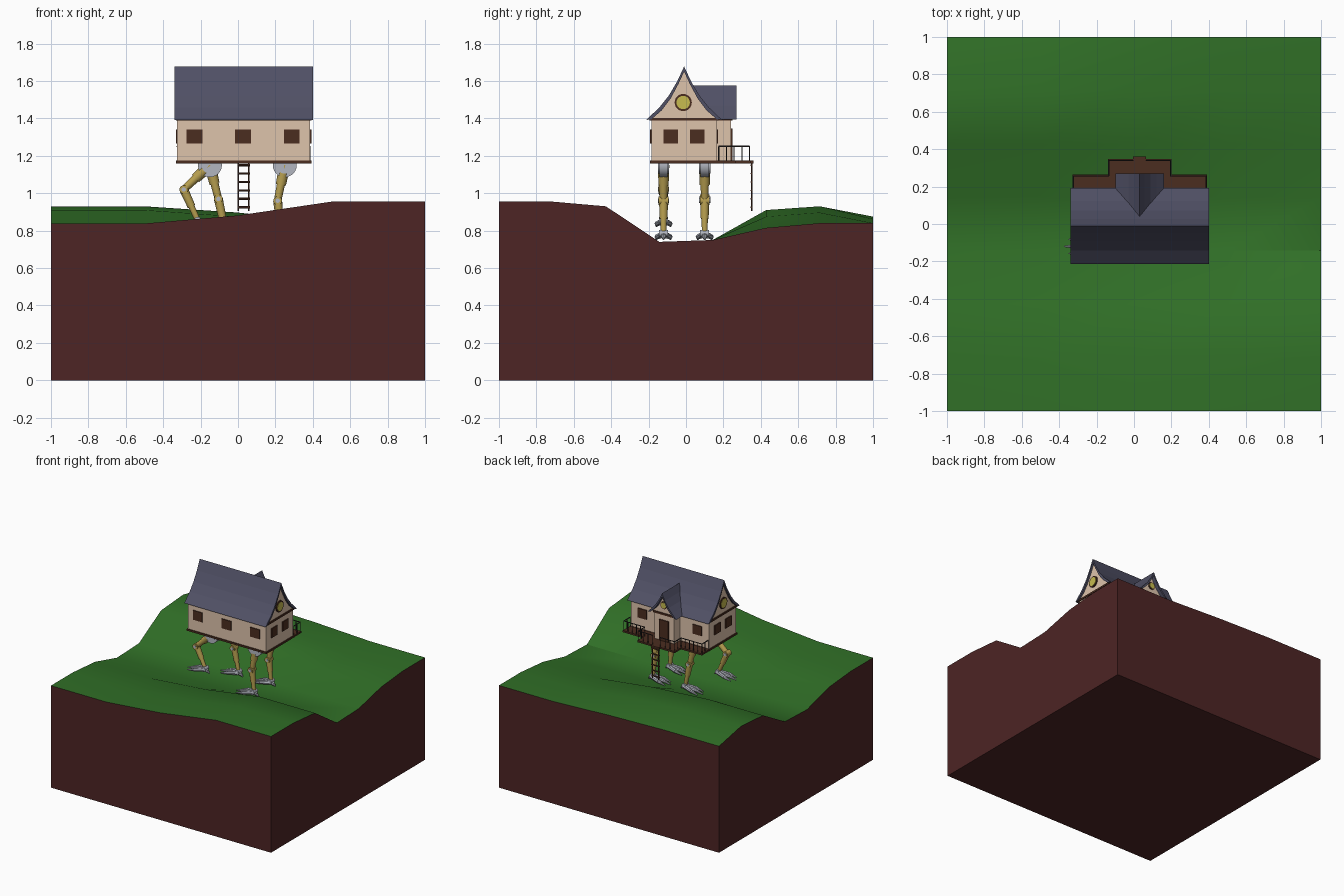
import bpy, bmesh, math
from mathutils import Vector

if "Cube" in bpy.data.objects:
    bpy.data.objects.remove(bpy.data.objects["Cube"])

def mat(name, r, g, b):
    m = bpy.data.materials.new(name)
    m.diffuse_color = (r, g, b, 1)
    m.use_nodes = True
    m.node_tree.nodes["Principled BSDF"].inputs["Base Color"].default_value = m.diffuse_color
    return m

GRASS = mat("grass", .03, .16, .02)
DIRT = mat("dirt", .075, .018, .018)
WALL = mat("plaster", .73, .55, .41)
ROOF = mat("slate", .08, .08, .13)
WOOD = mat("dark_wood", .07, .026, .014)
GOLD = mat("brass", .48, .35, .08)
GLASS = mat("yellow_glass", .57, .50, .08)
IRON = mat("iron", .03, .025, .025)
STEEL = mat("steel", .45, .47, .53)

def finish(name, bm, *mats, smooth=False):
    bmesh.ops.recalc_face_normals(bm, faces=bm.faces)
    me = bpy.data.meshes.new(name)
    bm.to_mesh(me)
    bm.free()
    ob = bpy.data.objects.new(name, me)
    bpy.context.collection.objects.link(ob)
    for m in mats:
        me.materials.append(m)
    if smooth:
        bpy.ops.object.select_all(action='DESELECT')
        ob.select_set(True)
        bpy.context.view_layer.objects.active = ob
        bpy.ops.object.shade_smooth_by_angle(angle=math.radians(35))
    return ob

def add_box(bm, x0, x1, y0, y1, z0, z1):
    v = [bm.verts.new((x, y, z)) for x in (x0, x1) for y in (y0, y1) for z in (z0, z1)]
    for f in ((0, 1, 3, 2), (4, 6, 7, 5), (0, 4, 5, 1), (2, 3, 7, 6), (0, 2, 6, 4), (1, 5, 7, 3)):
        bm.faces.new([v[i] for i in f])

def boxes(name, m, *dims):
    bm = bmesh.new()
    for d in dims:
        add_box(bm, *d)
    return finish(name, bm, m)

def add_rod(bm, a, b, r1, r2=None, n=12):
    a, b = Vector(a), Vector(b)
    d = b - a
    res = bmesh.ops.create_cone(bm, cap_ends=True, segments=n, radius1=r1,
                                radius2=r1 if r2 is None else r2, depth=d.length)
    q = d.to_track_quat('Z', 'Y')
    for v in res['verts']:
        v.co = q @ v.co + (a + b) / 2

def strip(name, m, left, right, place, lo, hi):
    """Solid between two matching polylines, extruded from lo to hi."""
    bm = bmesh.new()
    rows = [[bm.verts.new(place(u, z, t)) for (u, z), t in ((p, lo), (p, hi), (q, hi), (q, lo))]
            for p, q in zip(left, right)]
    for r, s in zip(rows, rows[1:]):
        for i in range(4):
            j = (i + 1) % 4
            bm.faces.new((r[i], r[j], s[j], s[i]))
    bm.faces.new(rows[0])
    bm.faces.new(rows[-1])
    return finish(name, bm, m)

# terrain block: valley surface with flat dirt sides
XS = [-1, -.5, 0, .5, 1]
YS = [-1 + 2 * i / 7 for i in range(8)]
LEFT = [.838, .838, .815, .74, .75, .91, .93, .875]
RIGHT = [.955, .955, .93, .74, .75, .815, .84, .84]
BLEND = [0, 0, .37, 1, 1]
bm = bmesh.new()
top = [[bm.verts.new((x, y, l + (r - l) * t)) for y, l, r in zip(YS, LEFT, RIGHT)]
       for x, t in zip(XS, BLEND)]
for i in range(4):
    for j in range(7):
        bm.faces.new((top[i][j], top[i + 1][j], top[i + 1][j + 1], top[i][j + 1]))
rim = [top[i][0] for i in range(5)] + top[4][1:] + [top[i][7] for i in (3, 2, 1, 0)] + top[0][6:0:-1]
low = [bm.verts.new((v.co.x, v.co.y, 0)) for v in rim]
for i in range(len(rim)):
    j = (i + 1) % len(rim)
    bm.faces.new((rim[i], low[i], low[j], rim[j])).material_index = 1
bm.faces.new(low).material_index = 1
finish("terrain", bm, GRASS, DIRT, smooth=True)

# house walls, entry bay and trim
boxes("house_walls", WALL, (-.325, .385, -.185, .165, 1.165, 1.4))
boxes("entry_bay", WALL, (-.06, .12, .16, .24, 1.165, 1.4))
boxes("wall_trim", WOOD, (-.332, .392, -.192, .172, 1.16, 1.175),
      (-.332, .392, -.195, .175, 1.388, 1.403), (-.068, .128, .16, .248, 1.388, 1.403))

# flared roofs with gable infill
main_in = [(0, 1.65), (.03, 1.585), (.073, 1.505), (.12, 1.443), (.175, 1.395)]
main_out = [(0, 1.678), (.037, 1.598), (.082, 1.522), (.132, 1.459), (.203, 1.392)]
bay_in = [(0, 1.55), (.02, 1.51), (.05, 1.457), (.078, 1.425), (.108, 1.397)]
bay_out = [(0, 1.576), (.026, 1.522), (.059, 1.47), (.089, 1.436), (.13, 1.393)]

def both(p):
    return [(-u, z) for u, z in reversed(p)] + p[1:]

along_x = lambda u, z, t: (t, u - .01, z)
along_y = lambda u, z, t: (u + .03, t, z)
for tag, inn, out, place, lo, hi in (("main", main_in, main_out, along_x, -.34, .4),
                                     ("entry", bay_in, bay_out, along_y, .025, .27)):
    strip(tag + "_roof", ROOF, both(out), both(inn), place, lo, hi)
    strip(tag + "_gable", WALL, [(-u, z) for u, z in inn], inn, place,
          lo + .015, hi - (.015 if tag == "main" else .03))

# rectangular windows and door
wz = (1.265, 1.342)
dims = [(x - .042, x + .042, -.192, -.18, *wz) for x in (-.233, .027, .287)]
dims += [(x - .04, x + .04, .16, .172, *wz) for x in (-.22, .28)]
dims += [(x - .006, x + .006, y - .038, y + .038, *wz) for x in (-.326, .386) for y in (-.082, .06)]
boxes("windows", WOOD, *dims)
boxes("door", WOOD, (-.012, .072, .235, .249, 1.175, 1.345))

# round gable windows
for i, (c, d, r) in enumerate((((.384, -.015, 1.485), (1, 0, 0), .046),
                               ((-.324, -.015, 1.485), (-1, 0, 0), .046),
                               ((.03, .238, 1.468), (0, 1, 0), .03))):
    c, d = Vector(c), Vector(d)
    for tag, m, rad, t in (("frame", WOOD, r, .009), ("glass", GLASS, r * .78, .012)):
        bm = bmesh.new()
        add_rod(bm, c - d * .01, c + d * t, rad, n=24)
        finish("round_window_%s_%d" % (tag, i), bm, m, smooth=True)

# deck
boxes("deck", WOOD, (-.33, .39, .16, .265, 1.16, 1.174), (-.14, .2, .26, .347, 1.16, 1.174),
      (-.005, .065, .34, .36, 1.16, 1.174))

# railing, mirrored about the entry centre line
bm = bmesh.new()
path = [(.355, .175), (.355, .257), (.165, .257), (.165, .34), (.035, .34)]
for s in (-1, 1):
    pts = [Vector((.03 + s * x, y, 1.174)) for x, y in path]
    for a, b in zip(pts, pts[1:]):
        up = Vector((0, 0, .076))
        add_rod(bm, a + up, b + up, .004, n=6)
        n = max(1, round((b - a).length / .042))
        for k in range(n + 1):
            p = a.lerp(b, k / n)
            add_rod(bm, p, p + up, .0028, n=6)
finish("railing", bm, IRON)

# hanging ladder
bm = bmesh.new()
for x in (.002, .058):
    add_rod(bm, (x, .351, .905), (x, .351, 1.165), .004, n=6)
for k in range(6):
    z = .925 + k * .045
    add_rod(bm, (-.004, .351, z), (.064, .351, z), .006, n=6)
finish("ladder", bm, WOOD)

# walking legs: hip, knee, ankle as (x, z), y lane
legs = {"front_left": (-.12, (-.15, 1.15), (-.29, 1.02), (-.215, .855)),
        "back_left": (.1, (-.15, 1.15), (-.105, .97), (-.065, .785)),
        "front_right": (-.12, (.25, 1.15), (.212, .96), (.23, .785)),
        "back_right": (.1, (.25, 1.15), (.212, .96), (.23, .785))}
for name, (y, hip, knee, ankle) in legs.items():
    P = lambda p, dy=0: Vector((p[0], y + dy, p[1]))
    h, k, a = P(hip), P(knee), P(ankle)
    bm = bmesh.new()
    add_rod(bm, h, h.lerp(k, .55), .031, .027)
    add_rod(bm, h.lerp(k, .5), k, .022, .02)
    add_rod(bm, k, k.lerp(a, .55), .024, .021)
    add_rod(bm, k.lerp(a, .5), a, .017, .015)
    add_rod(bm, P(knee, -.026), P(knee, .026), .023, n=16)
    finish(name + "_leg", bm, GOLD, smooth=True)
    bm = bmesh.new()
    add_rod(bm, P(hip, -.022), P(hip, .022), .064, n=24)
    add_rod(bm, P(hip, -.03), P(hip, .03), .045, n=24)
    add_rod(bm, P(knee, -.03), P(knee, .03), .012)
    add_rod(bm, P(ankle, -.024), P(ankle, .024), .019)
    finish(name + "_joints", bm, STEEL, smooth=True)
    # clawed foot: three toes and a heel
    bm = bmesh.new()
    for dx, dy in ((-.135, -.038), (-.16, 0), (-.135, .038), (.04, 0)):
        mid = a + Vector((dx * .55, dy * .9, -.018))
        tip = a + Vector((dx, dy, -.033))
        add_rod(bm, a + Vector((0, dy * .3, -.008)), mid, .017, .014, 8)
        add_rod(bm, mid, tip, .014, .003, 8)
    finish(name + "_foot", bm, STEEL, smooth=True)
